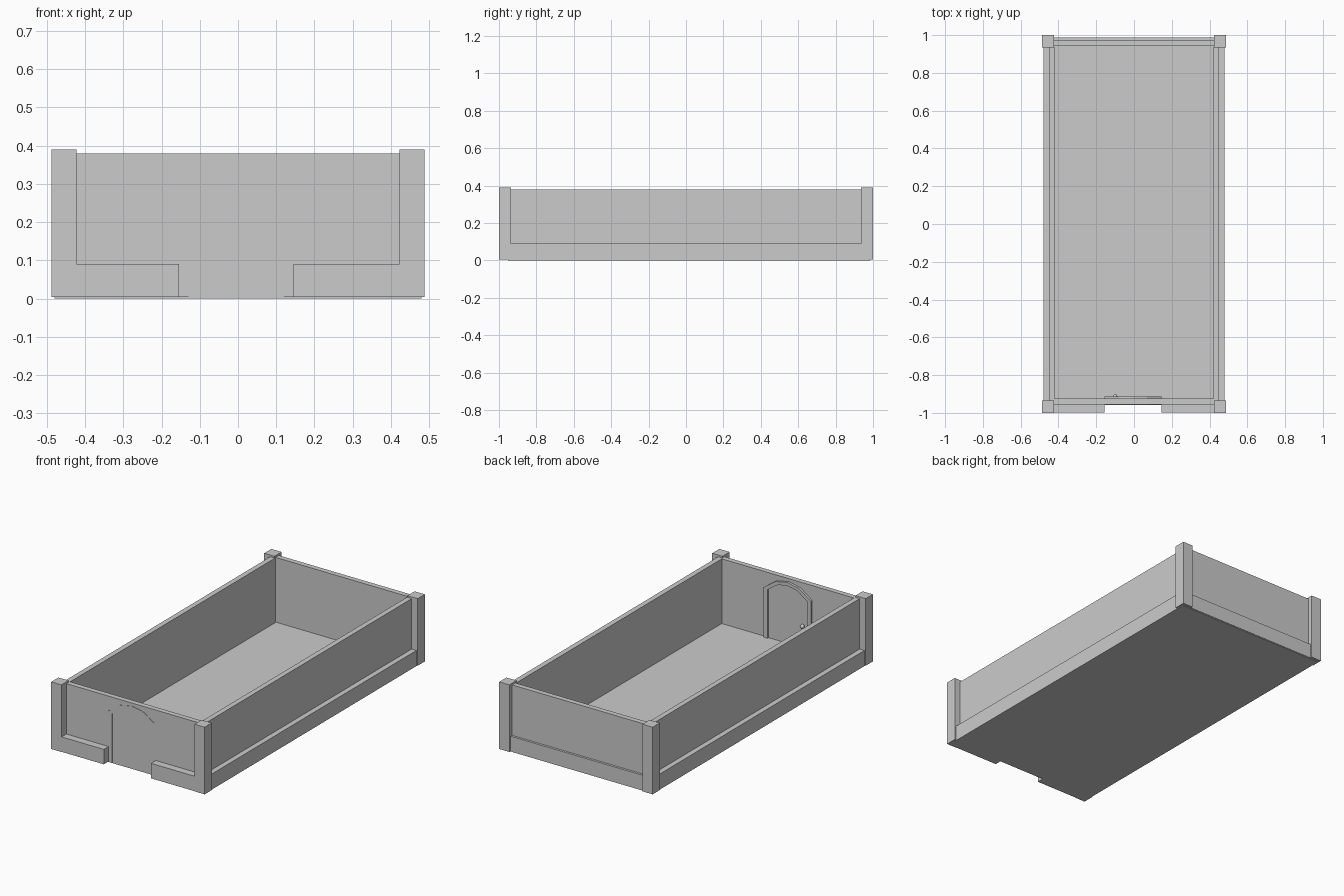
import bpy, bmesh

if "Cube" in bpy.data.objects:
    bpy.data.objects.remove(bpy.data.objects["Cube"])


def box(name, x, y, z):
    """Axis-aligned box from (min, max) ranges."""
    bpy.ops.mesh.primitive_cube_add(
        size=1, location=[(r[0] + r[1]) / 2 for r in (x, y, z)])
    ob = bpy.context.object
    ob.name = name
    ob.scale = [r[1] - r[0] for r in (x, y, z)]
    bpy.ops.object.transform_apply(location=False, rotation=False, scale=True)
    return ob


def extruded(name, outline, y0, y1):
    """Closed x/z outline extruded along y."""
    bm = bmesh.new()
    face = bm.faces.new([bm.verts.new((x, y0, z)) for x, z in outline])
    res = bmesh.ops.extrude_face_region(bm, geom=[face])
    verts = [g for g in res["geom"] if isinstance(g, bmesh.types.BMVert)]
    bmesh.ops.translate(bm, verts=verts, vec=(0, y1 - y0, 0))
    bmesh.ops.recalc_face_normals(bm, faces=bm.faces)
    mesh = bpy.data.meshes.new(name)
    bm.to_mesh(mesh)
    bm.free()
    ob = bpy.data.objects.new(name, mesh)
    bpy.context.collection.objects.link(ob)
    return ob


def span(a, b, s):
    return (a, b) if s > 0 else (-b, -a)


BASE = 0.004   # underside of posts and plinths
WALL = 0.38
PLINTH = 0.09

# Floor slab
box("floor", (-0.48, 0.48), (-0.953, 0.985), (0, 0.008))

# Corner posts, side walls and side plinths
for s, side in ((-1, "left"), (1, "right")):
    for t, end in ((-1, "front"), (1, "back")):
        box(f"{end}_{side}_post", span(0.423, 0.488, s), span(0.935, 1.0, t), (BASE, 0.39))
    box(f"{side}_wall", span(0.42, 0.45, s), (-0.937, 0.937), (BASE, WALL))
    box(f"{side}_plinth", span(0.449, 0.48, s), (-0.937, 0.937), (BASE, PLINTH))

# Front and back walls
box("front_wall", (-0.425, 0.425), (-0.955, -0.925), (BASE, WALL))
box("back_wall", (-0.425, 0.425), (0.945, 0.975), (BASE, WALL))
box("back_plinth", (-0.425, 0.425), (0.974, 0.988), (BASE, PLINTH))

# Front plinth, broken at the doorway
box("front_left_plinth", (-0.425, -0.155), (-0.998, -0.954), (BASE, PLINTH))
box("front_right_plinth", (0.145, 0.425), (-0.998, -0.954), (BASE, PLINTH))

# Arched door frame passing through the front wall
CX = -0.005
outer = [(-0.15, BASE), (-0.15, 0.295), (-0.075, 0.348), (0, 0.363),
         (0.075, 0.348), (0.15, 0.295), (0.15, BASE)]
inner = [(-0.125, BASE), (-0.125, 0.288), (-0.062, 0.332), (0, 0.344),
         (0.062, 0.332), (0.125, 0.288), (0.125, BASE)]
extruded("door_frame", [(x + CX, z) for x, z in outer + inner[::-1]], -0.957, -0.912)

# Door leaf set just proud of the inner wall face, with its knob
extruded("door", [(x + CX, z) for x, z in inner], -0.954, -0.922)
bpy.ops.mesh.primitive_uv_sphere_add(segments=12, ring_count=8, radius=0.012,
                                     location=(-0.1, -0.914, 0.135))
bpy.context.object.name = "door_knob"
bpy.ops.object.shade_smooth_by_angle()
